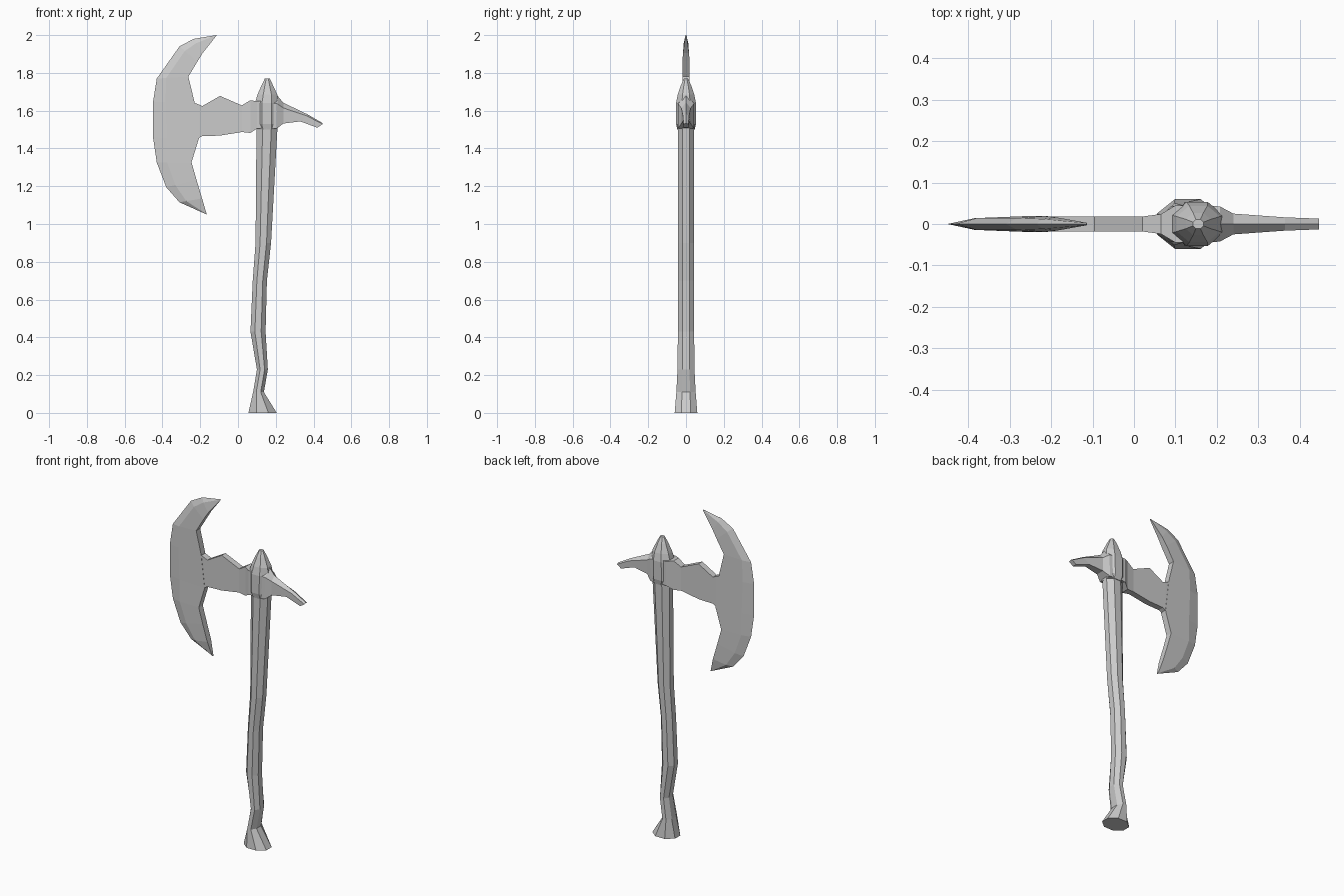
import bpy, bmesh, math


def loft(name, rings):
    """Skin equal-length rings of points and cap both ends."""
    bm = bmesh.new()
    vs = [[bm.verts.new(p) for p in r] for r in rings]
    n = len(rings[0])
    for a, b in zip(vs, vs[1:]):
        for i in range(n):
            j = (i + 1) % n
            bm.faces.new((a[i], a[j], b[j], b[i]))
    bm.faces.new(vs[0])
    bm.faces.new(vs[-1])
    bmesh.ops.recalc_face_normals(bm, faces=bm.faces)
    me = bpy.data.meshes.new(name)
    bm.to_mesh(me)
    bm.free()
    ob = bpy.data.objects.new(name, me)
    bpy.context.collection.objects.link(ob)
    return ob


def octagon(x0, x1, hy, z):
    """Eight-sided horizontal ring between x0 and x1, half depth hy."""
    c, hx, k = (x0 + x1) / 2, (x1 - x0) / 2, 1 / math.cos(math.pi / 8)
    ang = [math.pi / 8 + i * math.pi / 4 for i in range(8)]
    return [(c + hx * k * math.cos(a), hy * k * math.sin(a), z) for a in ang]


# Crooked wooden handle with flared butt: left x, right x, half depth, z
loft("handle", [octagon(*s) for s in [
    (.055, .205, .060, 0), (.080, .137, .051, .11), (.100, .158, .045, .23),
    (.066, .146, .043, .43), (.078, .153, .043, .70), (.093, .175, .043, .90),
    (.098, .209, .043, 1.51)]])

# Socket around the handle top, ending in a blunt point
loft("socket", [octagon(*s) for s in [
    (.100, .209, .046, 1.50), (.090, .212, .053, 1.53), (.090, .215, .053, 1.64),
    (.103, .208, .044, 1.685), (.125, .185, .027, 1.735), (.142, .168, .011, 1.77)]])

# Flat arm carrying the blade: x, low z, high z, half depth
loft("blade_arm", [[(x, -h, lo), (x, h, lo), (x, h, hi), (x, -h, hi)] for x, lo, hi, h in [
    (-.240, 1.453, 1.645, .017), (-.208, 1.455, 1.633, .018), (-.190, 1.465, 1.624, .018),
    (-.095, 1.468, 1.678, .018), (.020, 1.487, 1.628, .018), (.065, 1.482, 1.655, .024),
    (.100, 1.505, 1.650, .045), (.150, 1.51, 1.650, .045)]])

# Ridged back spike: low x, low z, high x, high z, half depth
loft("back_spike", [[(xl, -h, lo), (xl, h, lo), (xh, h, hi - .25 * (hi - lo)), (xh, 0, hi),
                     (xh, -h, hi - .25 * (hi - lo))] for xl, lo, xh, hi, h in [
    (.150, 1.505, .150, 1.69, .048), (.205, 1.505, .208, 1.68, .042),
    (.240, 1.532, .240, 1.642, .025), (.330, 1.543, .365, 1.582, .016),
    (.420, 1.510, .447, 1.535, .013)]])

# Crescent blade: outer x, z, inner x, z, half depth at the back
blade = [
    (-.115, 2.00, -.114, 1.997, .003), (-.235, 1.98, -.187, 1.905, .016),
    (-.31, 1.94, -.215, 1.86, .019), (-.43, 1.77, -.263, 1.78, .019),
    (-.45, 1.645, -.23, 1.645, .019), (-.45, 1.46, -.207, 1.453, .019),
    (-.43, 1.325, -.246, 1.326, .019), (-.38, 1.195, -.22, 1.235, .019),
    (-.31, 1.115, -.190, 1.135, .018), (-.165, 1.05, -.167, 1.056, .006)]


def blade_ring(ox, oz, ix, iz, h):
    mx, mz, m = ox + .3 * (ix - ox), oz + .3 * (iz - oz), h * .75
    return [(ox, 0, oz), (mx, m, mz), (ix, h, iz), (ix, -h, iz), (mx, -m, mz)]


loft("crescent_blade", [blade_ring(*s) for s in blade])
